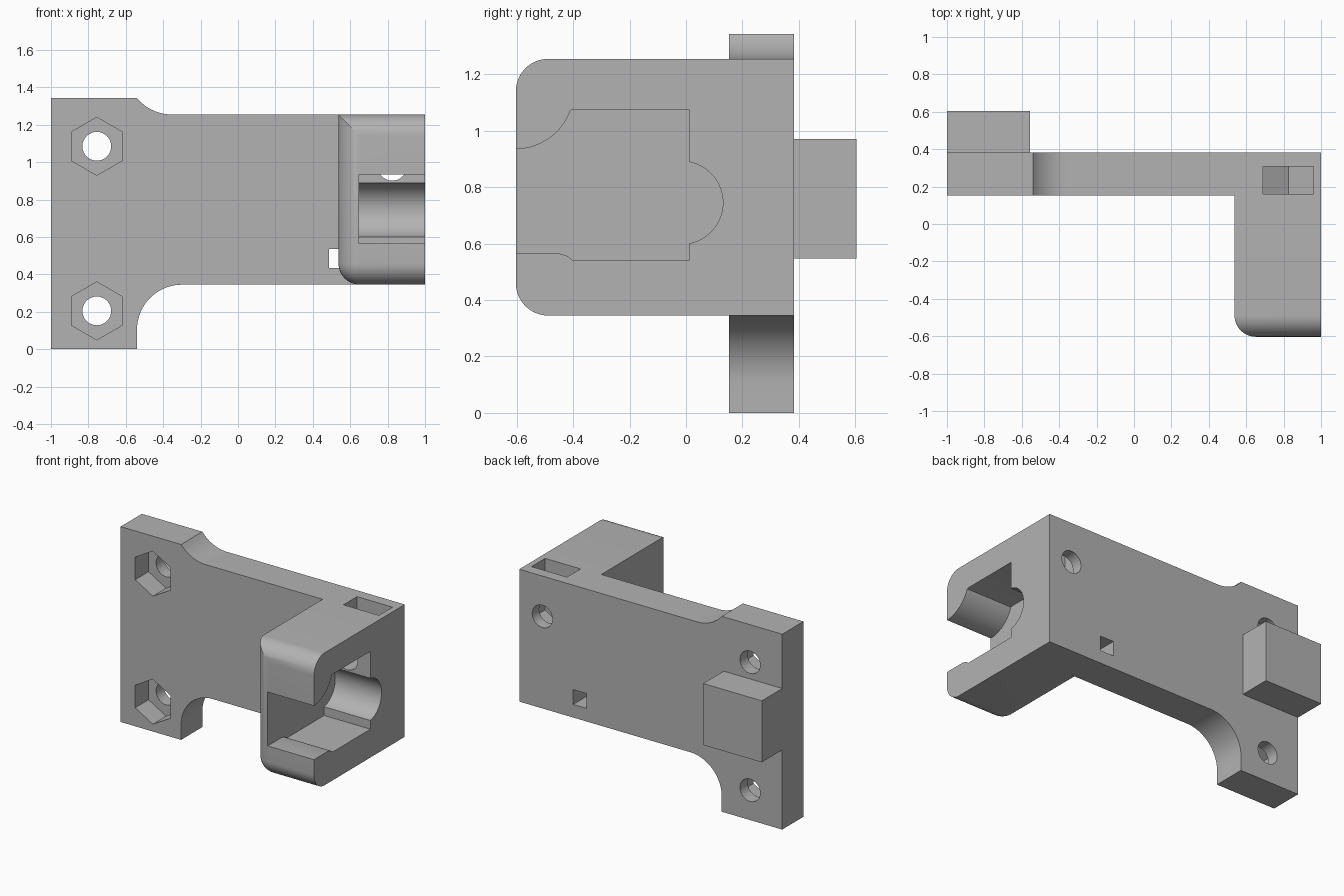
import bpy, bmesh, math
from mathutils import Vector

cube = bpy.data.objects.get("Cube")
if cube:
    bpy.data.objects.remove(cube, do_unlink=True)

grey = bpy.data.materials.new("plain grey")
grey.use_nodes = True
COLOUR = (0.45, 0.45, 0.45, 1)
grey.diffuse_color = COLOUR
grey.node_tree.nodes["Principled BSDF"].inputs["Base Color"].default_value = COLOUR


def arc(cx, cy, r, start, end, n=16):
    """Points on an arc, angles in degrees."""
    angles = [math.radians(start + (end - start) * i / n) for i in range(n + 1)]
    return [(cx + r * math.cos(a), cy + r * math.sin(a)) for a in angles]


def finish(name, bm):
    bmesh.ops.recalc_face_normals(bm, faces=bm.faces)
    mesh = bpy.data.meshes.new(name)
    bm.to_mesh(mesh)
    bm.free()
    mesh.materials.append(grey)
    obj = bpy.data.objects.new(name, mesh)
    bpy.context.collection.objects.link(obj)
    return obj


def prism(name, profile, axis, low, high):
    """Extrude an (x, z) profile along y, or a (y, z) profile along x."""
    bm = bmesh.new()
    if axis == "y":
        verts = [bm.verts.new((a, low, b)) for a, b in profile]
        shift = Vector((0, high - low, 0))
    else:
        verts = [bm.verts.new((low, a, b)) for a, b in profile]
        shift = Vector((high - low, 0, 0))
    face = bm.faces.new(verts)
    ext = bmesh.ops.extrude_face_region(bm, geom=[face], use_keep_orig=True)
    moved = [v for v in ext["geom"] if isinstance(v, bmesh.types.BMVert)]
    bmesh.ops.translate(bm, verts=moved, vec=shift)
    return finish(name, bm)


def rect(a0, a1, b0, b1):
    return [(a0, b0), (a1, b0), (a1, b1), (a0, b1)]


def combine(target, other, operation):
    mod = target.modifiers.new(other.name, "BOOLEAN")
    mod.operation, mod.solver, mod.object = operation, "EXACT", other
    bpy.context.view_layer.objects.active = target
    bpy.ops.object.modifier_apply(modifier=mod.name)
    bpy.data.objects.remove(other, do_unlink=True)


FRONT, BACK = 0.153, 0.383
LOW, HIGH = 0.345, 1.255

# Mounting plate with concave transitions to the wide end
outline = [(-1, 0), (-0.54, 0)]
outline += arc(-0.30, 0.105, 0.24, 180, 90)
outline += [(1, LOW), (1, HIGH)]
outline += arc(-0.354, HIGH + 0.24, 0.24, 270, 219.2)
outline += [(-1, 1.343)]
bracket = prism("bracket", outline, "y", FRONT, BACK)

# Square lug on the back
combine(bracket, prism("lug", rect(-1, -0.555, 0.547, 0.97), "y", BACK - 0.05, 0.605), "UNION")

# Forward arm with rounded front edges and rounded lower inner edge
arm = prism("arm", rect(0.537, 1, LOW, HIGH), "y", -0.603, FRONT + 0.03)
bm = bmesh.new()
bm.from_mesh(arm.data)
rounded = []
for e in bm.edges:
    mid = (e.verts[0].co + e.verts[1].co) / 2
    at_front, at_left, at_low = mid.y < -0.6, mid.x < 0.54, mid.z < 0.35
    if (at_front and mid.x < 0.99) or (at_left and at_low):
        rounded.append(e)
bmesh.ops.bevel(bm, geom=rounded, offset=0.115, segments=12, profile=0.5, affect="EDGES")
bm.to_mesh(arm.data)
bm.free()
combine(bracket, arm, "UNION")

# Side-opening pocket in the arm, with a round seat at its rear
pocket = [(-0.7, 0.565), (-0.45, 0.565), (-0.42, 0.556), (-0.4, 0.54), (0.01, 0.54)]
pocket += arc(-0.016, 0.745, 0.147, -80, 80, 24)
pocket[5] = (0.01, pocket[5][1])
pocket[-1] = (0.01, pocket[-1][1])
pocket += [(0.01, 1.075), (-0.4, 1.075)]
pocket += arc(-0.605, 1.143, 0.208, -20, -90)
pocket += [(-0.7, 0.935)]
combine(bracket, prism("pocket_cutter", pocket, "x", 0.648, 1.1), "DIFFERENCE")

# Screw holes through the plate
for x, z, start in ((-0.755, 1.085, 0), (-0.755, 0.205, 0), (0.825, 0.978, -0.05)):
    hole = arc(x, z, 0.077, 0, 360, 32)[:-1]
    combine(bracket, prism("hole_cutter", hole, "y", start, 0.5), "DIFFERENCE")

# Hexagonal nut recesses at the wide end
for z in (1.085, 0.205):
    hexagon = arc(-0.755, z, 0.155, 30, 390, 6)[:-1]
    combine(bracket, prism("nut_cutter", hexagon, "y", 0, FRONT + 0.145), "DIFFERENCE")

# Nut slot dropped in from the top, ending in a V
slot = [(0.69, 1.4), (0.69, 0.9), (0.825, 0.822), (0.96, 0.9), (0.96, 1.4)]
combine(bracket, prism("slot_cutter", slot, "y", 0.16, 0.307), "DIFFERENCE")

# Small square cable hole beside the arm
combine(bracket, prism("cable_cutter", rect(0.487, 0.59, 0.435, 0.537), "y", FRONT, 0.5), "DIFFERENCE")

# Smooth curved faces, sharp edges
bpy.ops.object.select_all(action="DESELECT")
bracket.select_set(True)
bpy.context.view_layer.objects.active = bracket
bpy.ops.object.shade_smooth_by_angle(angle=math.radians(25))
